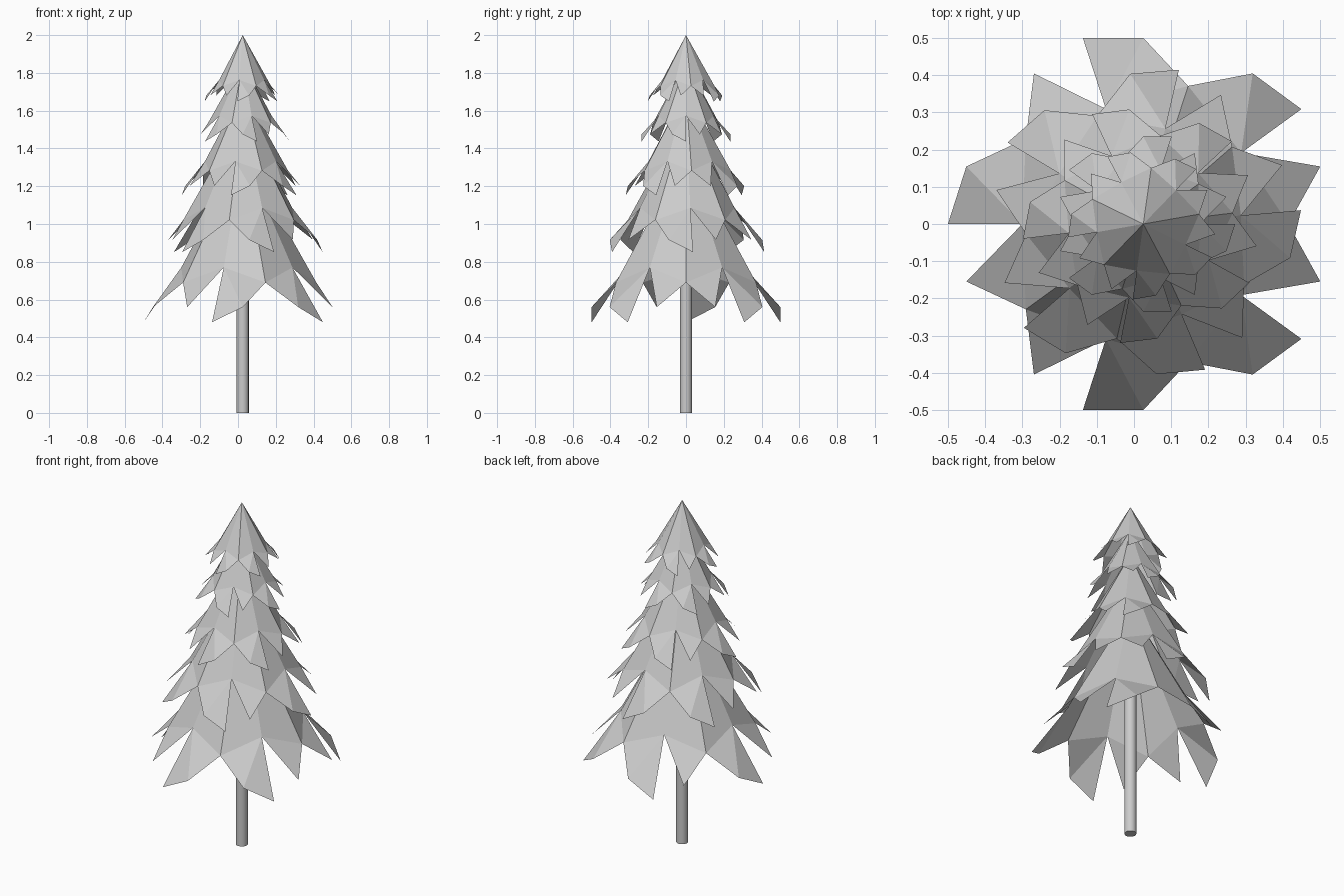
import bpy, bmesh
from math import cos, sin, radians

if "Cube" in bpy.data.objects:
    bpy.data.objects.remove(bpy.data.objects["Cube"])

CX = 0.025  # trunk axis


def foliage_tier(name, apex_z, scale, turn):
    """Five-sided needle skirt; each long tip is slit away from one neighbour."""
    bm = bmesh.new()

    def point(angle, r, drop):
        a = radians(angle + turn)
        return bm.verts.new((CX + r * scale * cos(a), r * scale * sin(a), apex_z - drop * scale))

    apex = bm.verts.new((CX, 0, apex_z))
    slits = [point(36 + 72 * k, 0.325, 0.61) for k in range(5)]
    tips = [point(36 + 72 * k, 0.525, 0.90) for k in range(5)]
    valleys = [point(72 * k, 0.39, 0.69) for k in range(5)]
    side_of_tip = (1, -1, -1, 1, -1)
    for k in range(5):
        v0, v1, s, t = valleys[k], valleys[(k + 1) % 5], slits[k], tips[k]
        low = point(18 + 72 * k, 0.50, 0.82)
        high = point(54 + 72 * k, 0.50, 0.82)
        # upper cone and the two leaves below it
        for f in ((apex, v0, s), (apex, s, v1), (v0, low, s), (s, high, v1)):
            bm.faces.new(f)
        # long tip joined to one of the leaves
        bm.faces.new((s, t, high) if side_of_tip[k] > 0 else (s, low, t))
    me = bpy.data.meshes.new(name)
    bm.to_mesh(me)
    bm.free()
    ob = bpy.data.objects.new(name, me)
    bpy.context.collection.objects.link(ob)


# foliage, bottom to top: apex height, scale, rotation
tiers = ((1.38, 1.0, 0), (1.58, 0.81, 185), (1.71, 0.62, 7), (1.86, 0.47, 180), (2.0, 0.39, 10))
for i, (z, s, turn) in enumerate(tiers):
    foliage_tier(f"foliage_tier_{i + 1}", z, s, turn)

# trunk
bpy.ops.mesh.primitive_cylinder_add(vertices=16, radius=0.032, depth=1.3, location=(CX, 0, 0.65))
trunk = bpy.context.object
trunk.name = "trunk"
bpy.ops.object.shade_smooth_by_angle()
